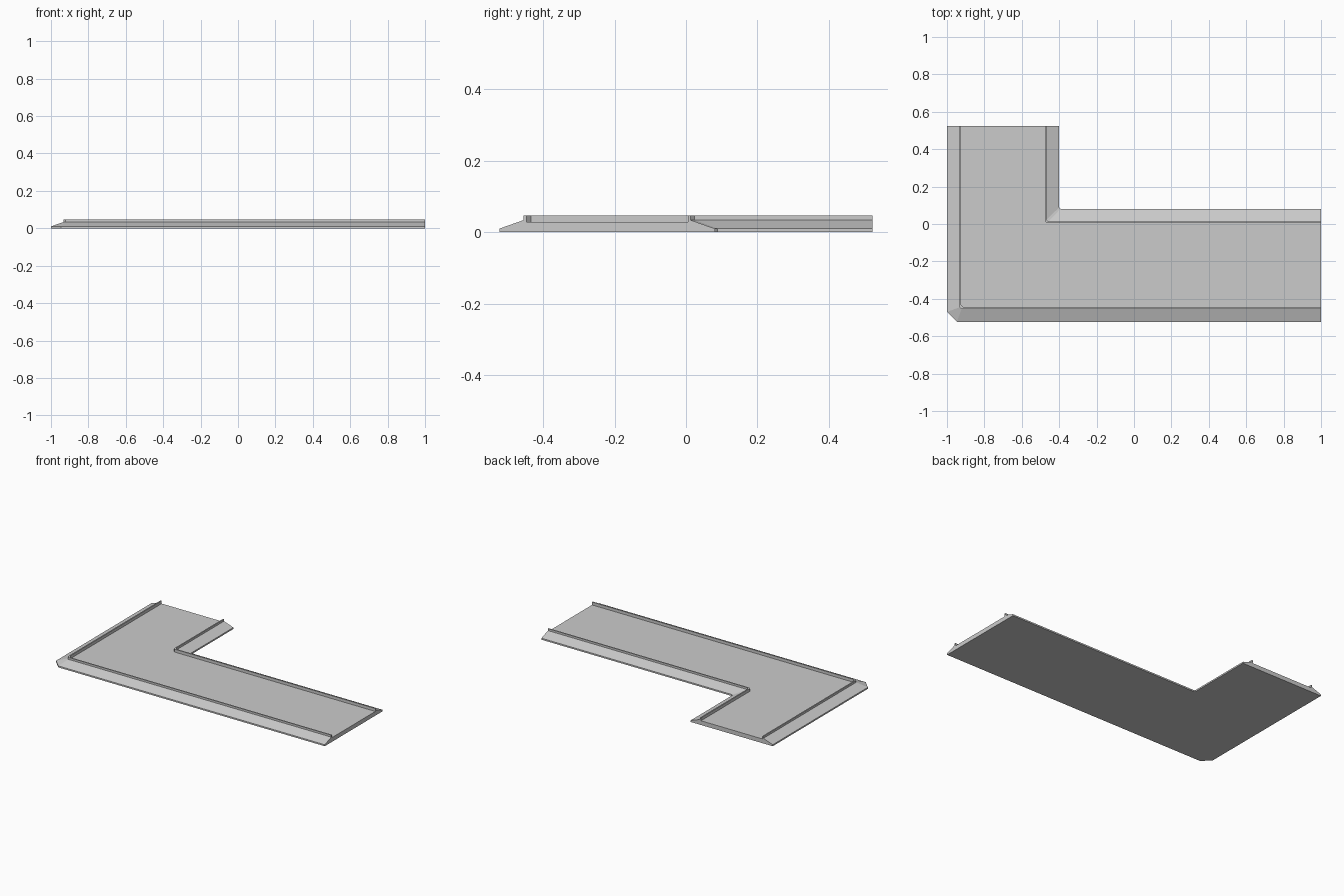
import bpy, bmesh

if "Cube" in bpy.data.objects:
    bpy.data.objects.remove(bpy.data.objects["Cube"])

# Rim cross-section: (distance in from the edge, height, corner cut outside, corner cut inside)
RIM = [
    (0.0, 0.0, 0.053, 0.007),
    (0.0, 0.010, 0.053, 0.007),
    (0.068, 0.034, 0.010, 0.011),
    (0.068, 0.047, 0.010, 0.011),
    (0.076, 0.047, 0.013, 0.009),
    (0.076, 0.028, 0.013, 0.009),
]
END_X, END_Y = 1.0, 0.523


def stations(x, y, z, cut):
    """One rim line around the bend: right end, two cut-corner points, back end."""
    return [(END_X, y, z), (x + cut, y, z), (x, y + cut, z), (x, END_Y, z)]


# Lines over the outer rim, then back down over the inner rim
lines = [stations(-1 + d, -END_Y + d, z, co) for d, z, co, ci in RIM]
lines += [stations(-0.4 - d, 0.081 - d, z, ci) for d, z, co, ci in reversed(RIM)]

bm = bmesh.new()
grid = [[bm.verts.new(p) for p in line] for line in lines]
n = len(grid)
for i in range(n):
    a, b = grid[i], grid[(i + 1) % n]
    for k in range(3):
        bm.faces.new((a[k], a[k + 1], b[k + 1], b[k]))

# Flat end caps
for k in (0, 3):
    bm.faces.new([line[k] for line in grid])
bmesh.ops.recalc_face_normals(bm, faces=bm.faces[:])

mesh = bpy.data.meshes.new("l_shaped_walkway")
bm.to_mesh(mesh)
bm.free()
bpy.context.collection.objects.link(bpy.data.objects.new("l_shaped_walkway", mesh))
